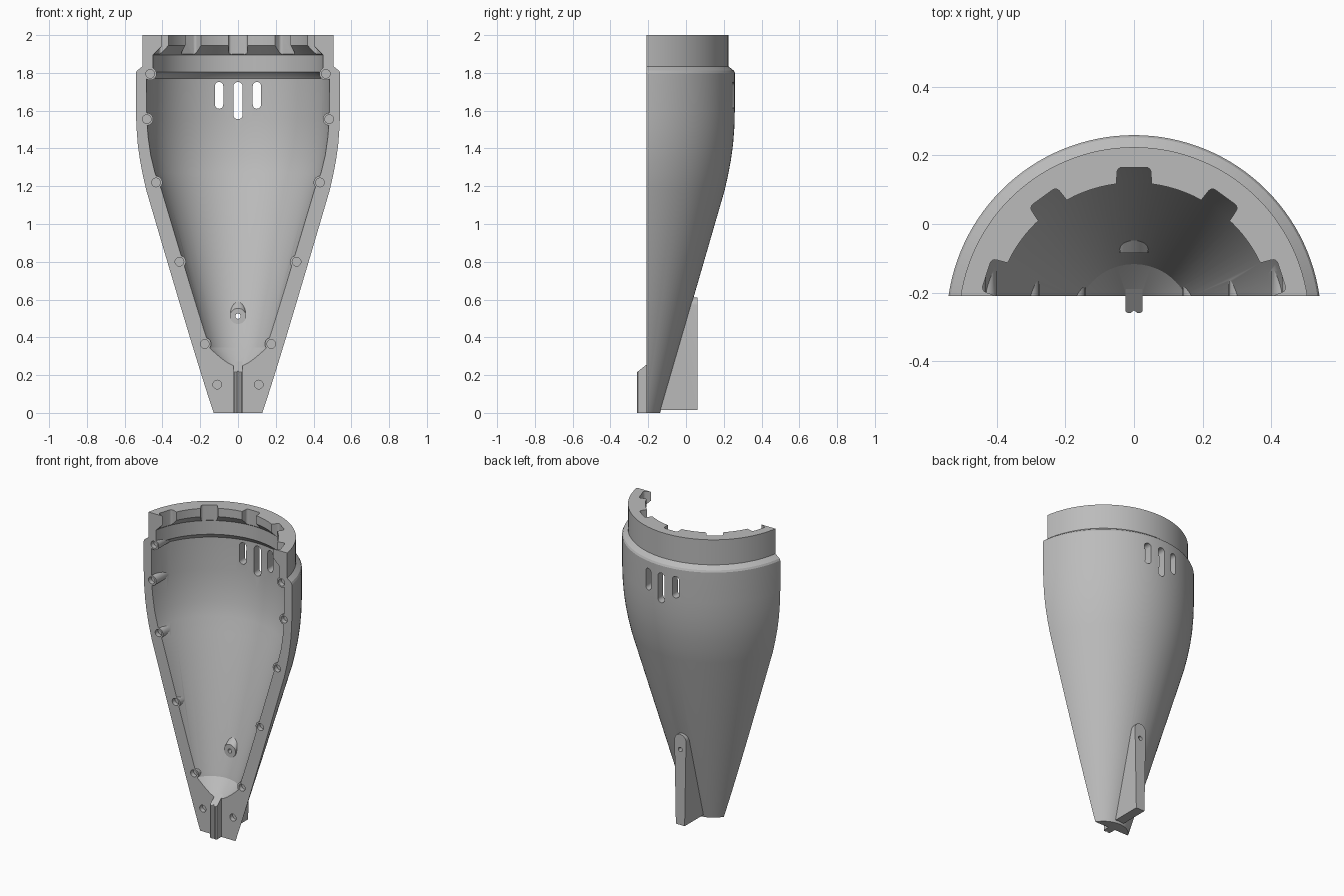
import bpy, bmesh, math
from mathutils import Vector

if "Cube" in bpy.data.objects:
    bpy.data.objects.remove(bpy.data.objects["Cube"])

AXIS_Y = -0.287      # centre line of the turned shell
CUT_Y = -0.21        # flat split face

grey = bpy.data.materials.new("plain grey")
grey.diffuse_color = (0.5, 0.5, 0.5, 1)
grey.use_nodes = True
grey.node_tree.nodes["Principled BSDF"].inputs["Base Color"].default_value = grey.diffuse_color


def finish(name, bm):
    bmesh.ops.recalc_face_normals(bm, faces=bm.faces)
    me = bpy.data.meshes.new(name)
    bm.to_mesh(me)
    bm.free()
    me.materials.append(grey)
    ob = bpy.data.objects.new(name, me)
    bpy.context.collection.objects.link(ob)
    return ob


def lathe(name, profile, n=128):
    """Closed solid of revolution from (radius, z) points."""
    bm = bmesh.new()
    rings = [[bm.verts.new((r * math.cos(2 * math.pi * i / n),
                            AXIS_Y + r * math.sin(2 * math.pi * i / n), z))
              for i in range(n)] for r, z in profile]
    for a, b in zip(rings, rings[1:]):
        for i in range(n):
            j = (i + 1) % n
            bm.faces.new((a[i], a[j], b[j], b[i]))
    bm.faces.new(rings[0])
    bm.faces.new(rings[-1])
    return finish(name, bm)


def prism(name, outline, y0, y1):
    """Extrude an (x, z) outline along y."""
    bm = bmesh.new()
    f = bm.faces.new([bm.verts.new((x, y0, z)) for x, z in outline])
    ext = bmesh.ops.extrude_face_region(bm, geom=[f])
    bmesh.ops.translate(bm, vec=(0, y1 - y0, 0),
                        verts=[v for v in ext["geom"] if isinstance(v, bmesh.types.BMVert)])
    return finish(name, bm)


def circle(x, z, r, n=28):
    return [(x + r * math.cos(2 * math.pi * i / n), z + r * math.sin(2 * math.pi * i / n))
            for i in range(n)]


def slot(x, z0, z1, r, n=10):
    arc = [math.pi * i / n for i in range(n + 1)]
    return ([(x + r * math.cos(t), z1 - r + r * math.sin(t)) for t in arc] +
            [(x - r * math.cos(t), z0 + r - r * math.sin(t)) for t in arc])


def boolean(target, tool, op):
    bpy.context.view_layer.objects.active = target
    m = target.modifiers.new(op, 'BOOLEAN')
    m.operation, m.solver, m.object = op, 'EXACT', tool
    bpy.ops.object.modifier_apply(modifier=m.name)
    bpy.data.objects.remove(tool, do_unlink=True)


# Outer skin: tapered body, rounded belly, stepped collar
shell = lathe("half_shell", [
    (0.150, 0), (0.492, 1.18), (0.510, 1.26), (0.525, 1.34), (0.536, 1.42),
    (0.543, 1.51), (0.546, 1.60), (0.546, 1.80), (0.540, 1.812), (0.511, 1.835), (0.511, 2.0)])

# Tail fin on the back, rounded at the top
arc = [math.pi * i / 14 for i in range(15)]
fin = prism("fin", [(-0.032, 0.015), (0.032, 0.015)] +
            [(0.042 * math.cos(t), 0.57 + 0.042 * math.sin(t)) for t in arc], -0.25, 0.06)
boolean(shell, fin, 'UNION')

# Hollow interior, with the locking lugs narrowing the mouth
cavity = lathe("cavity", [
    (0.02, 0.20), (0.08, 0.25), (0.170, 0.345), (0.176, 0.37), (0.412, 1.18), (0.446, 1.27),
    (0.468, 1.36), (0.482, 1.46), (0.490, 1.56), (0.491, 1.77), (0.480, 1.785),
    (0.457, 1.805), (0.457, 1.895), (0.452, 1.90), (0.407, 1.945), (0.407, 2.1)])

# Notches between the lugs
for deg in (18, 54, 90, 126, 162):
    bm = bmesh.new()
    bmesh.ops.create_cube(bm, size=1)
    a = math.radians(deg)
    u, w = Vector((math.cos(a), math.sin(a), 0)), Vector((-math.sin(a), math.cos(a), 0))
    for v in bm.verts:
        p = v.co.copy()
        half = 0.098 if p.x > 0 else 0.112
        v.co = Vector((0, AXIS_Y, 0)) + u * (0.452 if p.x > 0 else 0.30) + w * (p.y * half)
        v.co.z = 2.15 if p.z > 0 else 1.85
    bm.normal_update()
    outer = [e for e in bm.edges if all((v.co - Vector((0, AXIS_Y, v.co.z))).length > 0.4
             for v in e.verts) and abs(e.verts[0].co.z - e.verts[1].co.z) > 0.1]
    bmesh.ops.bevel(bm, geom=outer, offset=0.014, segments=4, profile=0.5, affect='EDGES')
    boolean(cavity, finish("notch", bm), 'UNION')

# Screw bosses left standing along the walls
spots = [(0.465, 1.795), (0.483, 1.555), (0.434, 1.22), (0.31, 0.80), (0.176, 0.365)]
for x, z in spots:
    for s in (-1, 1):
        boolean(cavity, prism("boss", circle(s * x, z, 0.034), -0.9, 0.4), 'DIFFERENCE')

# Sloping boss behind the fin
bm = bmesh.new()
for y, r, z in ((-0.085, 0.042, 0.512), (0.03, 0.03, 0.625), (0.03, 0.042, 0.512)):
    for x, zz in circle(0, z, r):
        bm.verts.new((x, y, zz))
hull = bmesh.ops.convex_hull(bm, input=bm.verts)
loose = [v for v in bm.verts if not v.link_faces]
bmesh.ops.delete(bm, geom=loose, context='VERTS')
boolean(cavity, finish("fin_boss", bm), 'DIFFERENCE')
boolean(shell, cavity, 'DIFFERENCE')

# Split the body flat at the front
boolean(shell, prism("front_half", [(-1, -0.5), (1, -0.5), (1, 2.5), (-1, 2.5)], -1.5, CUT_Y),
        'DIFFERENCE')

# Screw holes, fin hole and vent slots
for x, z in spots + [(0.11, 0.15)]:
    for s in (-1, 1):
        boolean(shell, prism("screw_hole", circle(s * x, z, 0.023), -0.4, CUT_Y + 0.03),
                'DIFFERENCE')
boolean(shell, prism("fin_hole", circle(0, 0.512, 0.014), -0.4, 0.4), 'DIFFERENCE')
for x, z0, r in ((-0.1, 1.61, 0.022), (0, 1.555, 0.025), (0.1, 1.61, 0.022)):
    boolean(shell, prism("vent", slot(x, z0, 1.752, r), 0, 0.6), 'DIFFERENCE')

# Grooved tongue on the split face, with a sloping top
bm = bmesh.new()
section = [(-0.025, -0.19), (0.025, -0.19), (0.025, -0.254), (0.019, -0.259),
           (0.010, -0.259), (0, -0.252), (-0.010, -0.259), (-0.019, -0.259), (-0.025, -0.254)]
low = [bm.verts.new((x, y, 0)) for x, y in section]
top = [bm.verts.new((x, y, 0.255 + 0.8 * (y - CUT_Y))) for x, y in section]
bm.faces.new(low)
bm.faces.new(top)
for i in range(len(section)):
    j = (i + 1) % len(section)
    bm.faces.new((low[i], low[j], top[j], top[i]))
tongue = finish("tongue", bm)

# Smooth curved walls, crisp edges
bpy.ops.object.select_all(action='DESELECT')
shell.select_set(True)
bpy.context.view_layer.objects.active = shell
bpy.ops.object.shade_smooth_by_angle(angle=math.radians(25))
